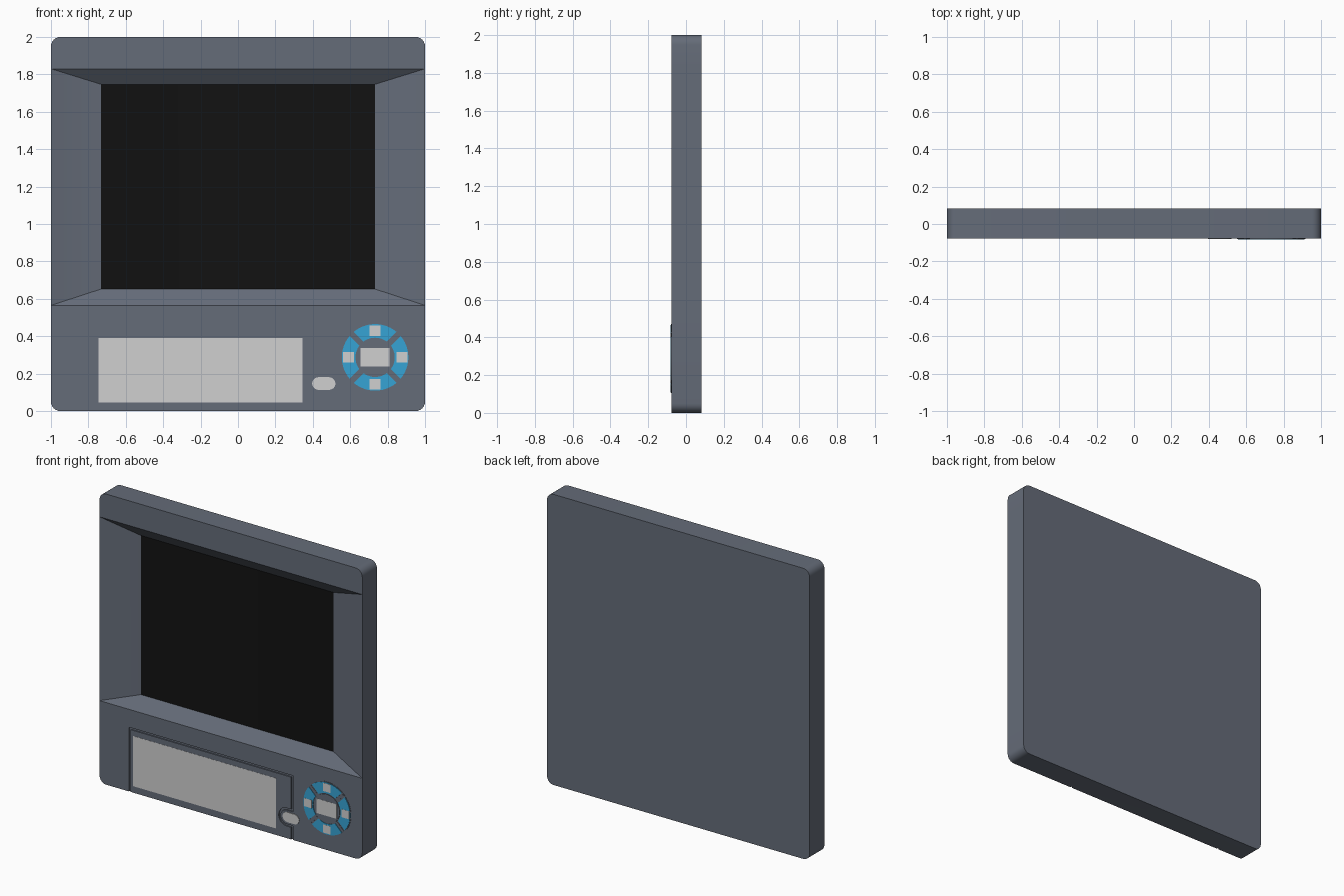
import bpy, bmesh, math
from mathutils import Vector

if "Cube" in bpy.data.objects:
    bpy.data.objects.remove(bpy.data.objects["Cube"])

FRONT, BACK = -0.077, 0.083


def material(name, rgb):
    m = bpy.data.materials.new(name)
    m.diffuse_color = (*rgb, 1)
    m.use_nodes = True
    m.node_tree.nodes["Principled BSDF"].inputs["Base Color"].default_value = m.diffuse_color
    return m


GREY = material("slate grey", (0.13, 0.15, 0.19))
BLACK = material("screen black", (0.006, 0.006, 0.006))
WHITE = material("label white", (0.63, 0.63, 0.63))
BLUE = material("button blue", (0.037, 0.37, 0.66))


def finish(name, bm, mats):
    bmesh.ops.recalc_face_normals(bm, faces=bm.faces)
    me = bpy.data.meshes.new(name)
    bm.to_mesh(me)
    bm.free()
    for m in mats:
        me.materials.append(m)
    ob = bpy.data.objects.new(name, me)
    bpy.context.collection.objects.link(ob)
    return ob


def plate(name, pts, y0, y1, mat):
    """Prism with an (x, z) outline between two depths."""
    bm = bmesh.new()
    f = bm.faces.new([bm.verts.new((x, y0, z)) for x, z in pts])
    ext = bmesh.ops.extrude_face_region(bm, geom=[f])["geom"]
    verts = [v for v in ext if isinstance(v, bmesh.types.BMVert)]
    bmesh.ops.translate(bm, verts=verts, vec=(0, y1 - y0, 0))
    return finish(name, bm, [mat])


def arc(cx, cz, r, a0, a1, n):
    return [(cx + r * math.cos(math.radians(a0 + (a1 - a0) * i / n)),
             cz + r * math.sin(math.radians(a0 + (a1 - a0) * i / n)))
            for i in range(n + 1)]


def rect(x0, x1, z0, z1):
    return [(x0, z0), (x1, z0), (x1, z1), (x0, z1)]


# Case: rounded slab with a sloped, full-width screen recess
R, Z0, Z1 = 0.05, 0.565, 1.83
low = arc(-1 + R, R, R, 180, 270, 6) + arc(1 - R, R, R, 270, 360, 6)
high = arc(1 - R, 2 - R, R, 0, 90, 6) + arc(-1 + R, 2 - R, R, 90, 180, 6)
outline = low + [(1, Z0), (1, Z1)] + high + [(-1, Z1), (-1, Z0)]
bm = bmesh.new()
fv = [bm.verts.new((x, FRONT, z)) for x, z in outline]
bv = [bm.verts.new((x, BACK, z)) for x, z in outline]
n, nl = len(outline), len(low)
for i in range(n):
    j = (i + 1) % n
    bm.faces.new((fv[i], fv[j], bv[j], bv[i]))
bm.faces.new(bv)
br, tr, tl, bl = fv[nl], fv[nl + 1], fv[n - 2], fv[n - 1]
bm.faces.new(fv[:nl] + [br, bl])
bm.faces.new([tr] + fv[nl + 2:n - 2] + [tl])
inner = [bm.verts.new((x, FRONT + 0.068, z)) for x, z in rect(-0.733, 0.733, 0.652, 1.747)]
outer = [bl, br, tr, tl]
for i in range(4):
    j = (i + 1) % 4
    bm.faces.new((outer[i], outer[j], inner[j], inner[i]))
bm.faces.new(inner).material_index = 1
case = finish("case", bm, [GREY, BLACK])

# Groove around the cover panel, looping round the latch button
path = ([(-0.77, -0.05), (-0.77, 0.435), (0.465, 0.435), (0.465, 0.2)]
        + arc(0.425, 0.145, 0.055, 90, 270, 12) + [(0.465, 0.09), (0.465, -0.05)])
path = [Vector(p) for p in path]
left, right = [], []
for i, p in enumerate(path):
    d0 = (p - path[max(i - 1, 0)])
    d1 = (path[min(i + 1, len(path) - 1)] - p)
    d0 = (d0 if d0.length else d1).normalized()
    d1 = (d1 if d1.length else d0).normalized()
    n0, n1 = Vector((-d0.y, d0.x)), Vector((-d1.y, d1.x))
    off = (n0 + n1) / (1 + n0.dot(n1)) * 0.007
    left.append(tuple(p + off))
    right.append(tuple(p - off))
cutter = plate("groove_cutter", left + right[::-1], FRONT - 0.02, FRONT + 0.008, GREY)
cutter.hide_render = True
mod = case.modifiers.new("groove", 'BOOLEAN')
mod.operation, mod.solver, mod.object = 'DIFFERENCE', 'EXACT', cutter
bpy.context.view_layer.objects.active = case
bpy.ops.object.modifier_apply(modifier="groove")
bpy.data.objects.remove(cutter)

# Cover label and latch button
plate("cover_label", rect(-0.745, 0.345, 0.045, 0.39), FRONT - 0.001, FRONT + 0.001, WHITE)
plate("latch_button", arc(0.43, 0.147, 0.034, 90, 270, 10) + arc(0.487, 0.147, 0.034, -90, 90, 10),
      FRONT - 0.004, FRONT + 0.002, WHITE)

# Control wheel: base disc, centre button, four blue keys with labels
CX, CZ = 0.733, 0.287
plate("wheel_base", arc(CX, CZ, 0.183, 0, 360, 48)[:-1], FRONT - 0.002, FRONT + 0.002, GREY)
plate("centre_button", arc(CX, CZ, 0.099, 0, 360, 40)[:-1], FRONT - 0.005, FRONT, GREY)
plate("centre_label", rect(CX - 0.077, CX + 0.077, CZ - 0.05, CZ + 0.05),
      FRONT - 0.006, FRONT - 0.004, WHITE)
for k, side in enumerate(("right", "top", "left", "bottom")):
    a = 90 * k
    go = 45 - math.degrees(math.asin(0.016 / 0.178))
    gi = 45 - math.degrees(math.asin(0.016 / 0.105))
    pts = arc(CX, CZ, 0.178, a - go, a + go, 12) + arc(CX, CZ, 0.105, a + gi, a - gi, 10)
    plate(side + "_key", pts, FRONT - 0.005, FRONT, BLUE)
    # Slim divider bar in the gap after each key
    c, s = math.cos(math.radians(a + 45)), math.sin(math.radians(a + 45))
    bar = [(CX + r * c - w * s, CZ + r * s + w * c)
           for r, w in ((0.106, -0.007), (0.176, -0.007), (0.176, 0.007), (0.106, 0.007))]
    plate(side + "_divider", bar, FRONT - 0.004, FRONT, GREY)
    lx = CX + 0.143 * round(math.cos(math.radians(a)))
    lz = CZ + 0.143 * round(math.sin(math.radians(a)))
    plate(side + "_key_label", rect(lx - 0.029, lx + 0.029, lz - 0.028, lz + 0.028),
          FRONT - 0.006, FRONT - 0.004, WHITE)

# Smooth the rounded corners and rims, keep real edges sharp
for ob in bpy.context.collection.objects:
    ob.select_set(True)
bpy.context.view_layer.objects.active = case
bpy.ops.object.shade_smooth_by_angle(angle=math.radians(20))
